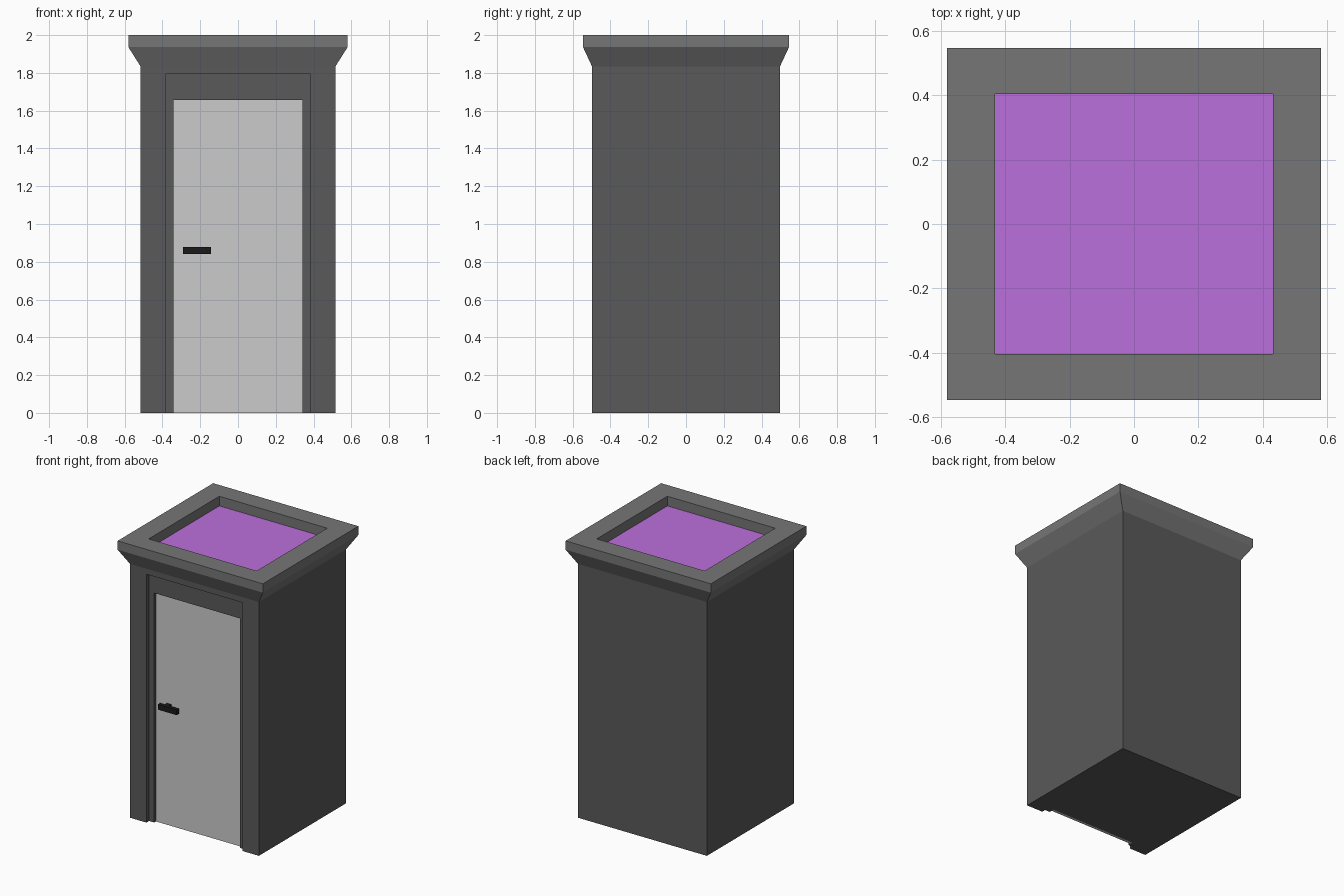
import bpy, bmesh

if "Cube" in bpy.data.objects:
    bpy.data.objects.remove(bpy.data.objects["Cube"])


def material(name, rgb):
    m = bpy.data.materials.new(name)
    m.diffuse_color = (*rgb, 1)
    m.use_nodes = True
    m.node_tree.nodes["Principled BSDF"].inputs["Base Color"].default_value = m.diffuse_color
    return m


WALL = material("dark_grey", (0.10, 0.10, 0.10))
TRIM = material("mid_grey", (0.18, 0.18, 0.18))
LIGHT = material("light_grey", (0.55, 0.55, 0.55))
BLACK = material("black", (0.01, 0.01, 0.01))
PURPLE = material("purple", (0.50, 0.16, 0.72))


def finish(name, bm, mat):
    bmesh.ops.recalc_face_normals(bm, faces=bm.faces)
    mesh = bpy.data.meshes.new(name)
    bm.to_mesh(mesh)
    bm.free()
    ob = bpy.data.objects.new(name, mesh)
    bpy.context.collection.objects.link(ob)
    if mat:
        mesh.materials.append(mat)
    return ob


def box(name, x, y, z, mat=None):
    """Box from (min, max) ranges on each axis."""
    bm = bmesh.new()
    bmesh.ops.create_cube(bm, size=1)
    for v in bm.verts:
        v.co = [r[0] if c < 0 else r[1] for c, r in zip(v.co, (x, y, z))]
    return finish(name, bm, mat)


def rect_loft(name, rings, mat):
    """Skin centred rectangles given as (half x, half y, z); cap the last."""
    bm = bmesh.new()
    loops = [[bm.verts.new((sx * hx, sy * hy, z))
              for sx, sy in ((-1, -1), (1, -1), (1, 1), (-1, 1))]
             for hx, hy, z in rings]
    for a, b in zip(loops, loops[1:]):
        for i in range(4):
            j = (i + 1) % 4
            bm.faces.new((a[i], a[j], b[j], b[i]))
    bm.faces.new(loops[-1])
    return finish(name, bm, mat)


BX, BY, BZ = 0.515, 0.497, 1.833   # body half sizes and height
FRONT = -BY
DOOR_X, DOOR_Z = 0.3425, 1.657

# Body with a stepped doorway cut into the front
body = box("body", (-BX, BX), (-BY, BY), (0, BZ), WALL)
steps = [(0.3835, 1.793, 0.03), (DOOR_X, DOOR_Z, 0.07)]
for half, top, depth in steps:
    cutter = box("doorway_cutter", (-half, half),
                 (FRONT - 0.1, FRONT + depth), (-0.1, top))
    cutter.hide_render = True
    mod = body.modifiers.new("doorway", 'BOOLEAN')
    mod.operation = 'DIFFERENCE'
    mod.solver = 'EXACT'
    mod.object = cutter
    bpy.context.view_layer.objects.active = body
    bpy.ops.object.modifier_apply(modifier=mod.name)
    bpy.data.objects.remove(cutter)

# Flared cornice with a sunken top
rect_loft("cornice", [(BX, BY, BZ), (0.58, 0.545, 1.936), (0.58, 0.545, 2.0),
                      (0.431, 0.403, 2.0), (0.431, 0.403, 1.91)], TRIM)
box("roof_panel", (-0.431, 0.431), (-0.403, 0.403), (1.91, 1.93), PURPLE)

# Door set back in its frame
box("door", (-DOOR_X, DOOR_X), (FRONT + 0.05, FRONT + 0.07), (0, DOOR_Z), LIGHT)

# Lever handle and its stem
box("handle_lever", (-0.292, -0.142), (FRONT, FRONT + 0.025), (0.84, 0.878), BLACK)
box("handle_stem", (-0.255, -0.22), (FRONT + 0.025, FRONT + 0.05), (0.84, 0.878), BLACK)
